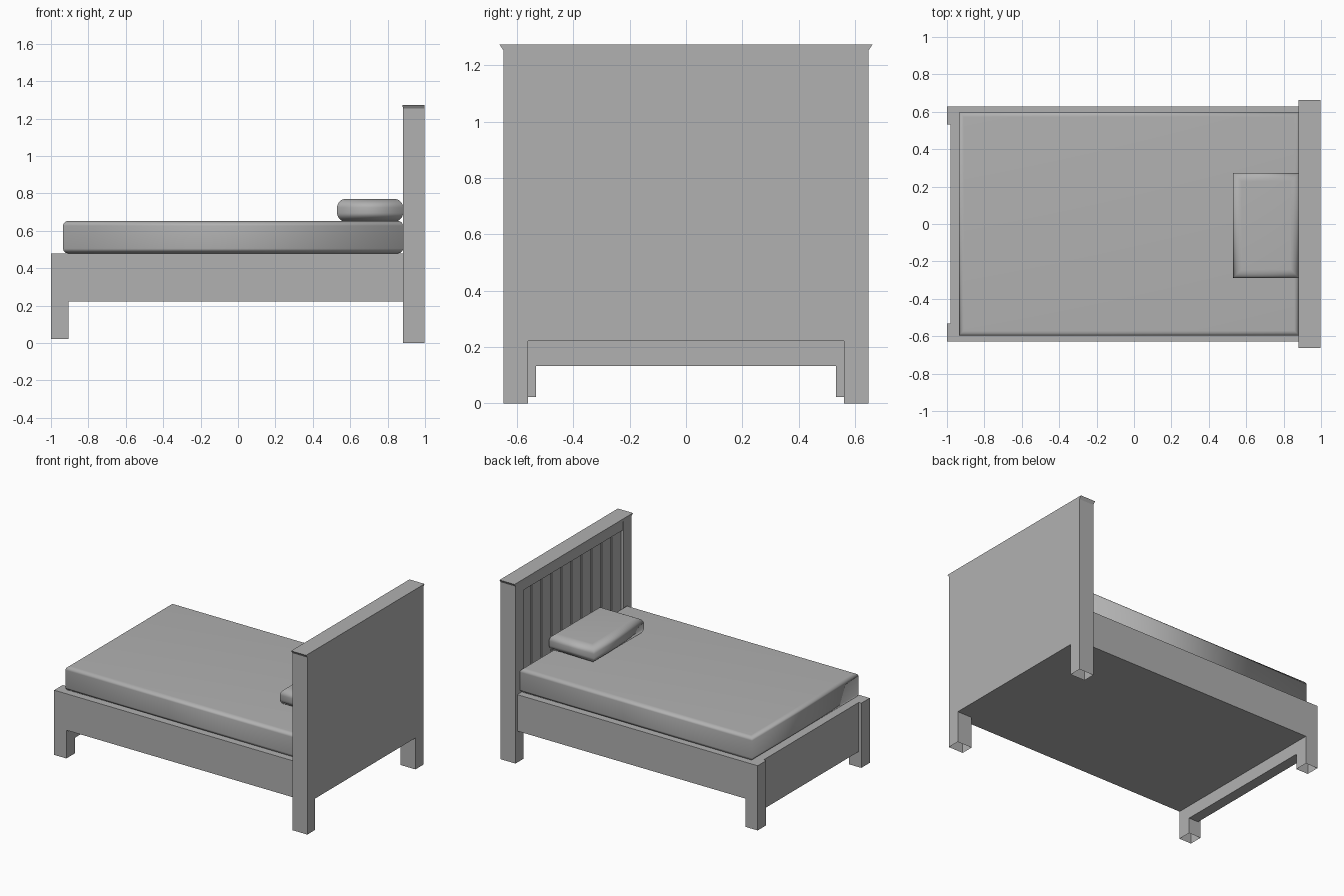
import bpy, bmesh
from math import sin, cos, pi

if "Cube" in bpy.data.objects:
    bpy.data.objects.remove(bpy.data.objects["Cube"])

grey = bpy.data.materials.new("dark_grey")
grey.diffuse_color = (0.44, 0.44, 0.44, 1)
grey.use_nodes = True
grey.node_tree.nodes["Principled BSDF"].inputs["Base Color"].default_value = grey.diffuse_color


def finish(name, bm, smooth=False):
    bmesh.ops.recalc_face_normals(bm, faces=bm.faces[:])
    for f in bm.faces:
        f.smooth = smooth
    mesh = bpy.data.meshes.new(name)
    bm.to_mesh(mesh)
    bm.free()
    mesh.materials.append(grey)
    ob = bpy.data.objects.new(name, mesh)
    bpy.context.collection.objects.link(ob)
    return ob


def loft(name, rings, smooth=False, open_bottom=False):
    """Stack of rectangles (x0, x1, y0, y1, z) skinned into a solid."""
    bm = bmesh.new()
    loops = []
    for x0, x1, y0, y1, z in rings:
        loops.append([bm.verts.new((x, y, z))
                      for x, y in ((x0, y0), (x1, y0), (x1, y1), (x0, y1))])
    for a, b in zip(loops, loops[1:]):
        for i in range(4):
            j = (i + 1) % 4
            bm.faces.new((a[i], a[j], b[j], b[i]))
    bm.faces.new(loops[-1])
    if not open_bottom:
        bm.faces.new(loops[0][::-1])
    return finish(name, bm, smooth)


def box(name, x0, x1, y0, y1, z0, z1, open_bottom=False):
    return loft(name, [(x0, x1, y0, y1, z0), (x0, x1, y0, y1, z1)],
                open_bottom=open_bottom)


def cushion(name, x0, x1, y0, y1, z0, z1, r, n=8):
    """Box with rounded top and bottom rims and softly shaded corners."""
    rings = []
    for base, start in ((z0 + r, -pi / 2), (z1 - r, 0)):
        for i in range(n + 1):
            a = start + i * pi / 2 / n
            d = r * (1 - cos(a))
            rings.append((x0 + d, x1 - d, y0 + d, y1 - d, base + r * sin(a)))
    return loft(name, rings, smooth=True)


# Headboard and foot posts, open at the bottom
for side, s in (("left", 1), ("right", -1)):
    y0, y1 = sorted((0.56 * s, 0.648 * s))
    box(f"headboard_post_{side}", 0.882, 0.997, y0, y1, 0, 1.255, True)
    y0, y1 = sorted((0.532 * s, 0.627 * s))
    box(f"foot_post_{side}", -1.0, -0.905, y0, y1, 0.022, 0.48, True)

# Headboard panel, top rail and flared cap (flush at the back)
box("headboard_panel", 0.915, 0.997, -0.56, 0.56, 0.222, 1.255)
box("headboard_top_rail", 0.886, 0.915, -0.56, 0.56, 1.19, 1.255)
loft("headboard_cap", [(0.882, 0.997, -0.648, 0.648, 1.253),
                       (0.879, 0.997, -0.662, 0.662, 1.274)])

# Vertical planks with narrow grooves between
count, gap = 10, 0.012
step = 1.12 / count
for i in range(count):
    y = -0.56 + i * step
    box(f"headboard_plank_{i + 1}", 0.896, 0.915,
        y + gap / 2, y + step - gap / 2, 0.45, 1.19)

# Bed base with side rails, and the deeper footboard
box("bed_base", -0.95, 0.92, -0.627, 0.627, 0.222, 0.48)
box("footboard", -0.98, -0.905, -0.532, 0.532, 0.132, 0.48)

# Bedding
cushion("mattress", -0.935, 0.882, -0.595, 0.597, 0.48, 0.652, 0.025)
cushion("pillow", 0.53, 0.882, -0.288, 0.273, 0.65, 0.77, 0.045)
